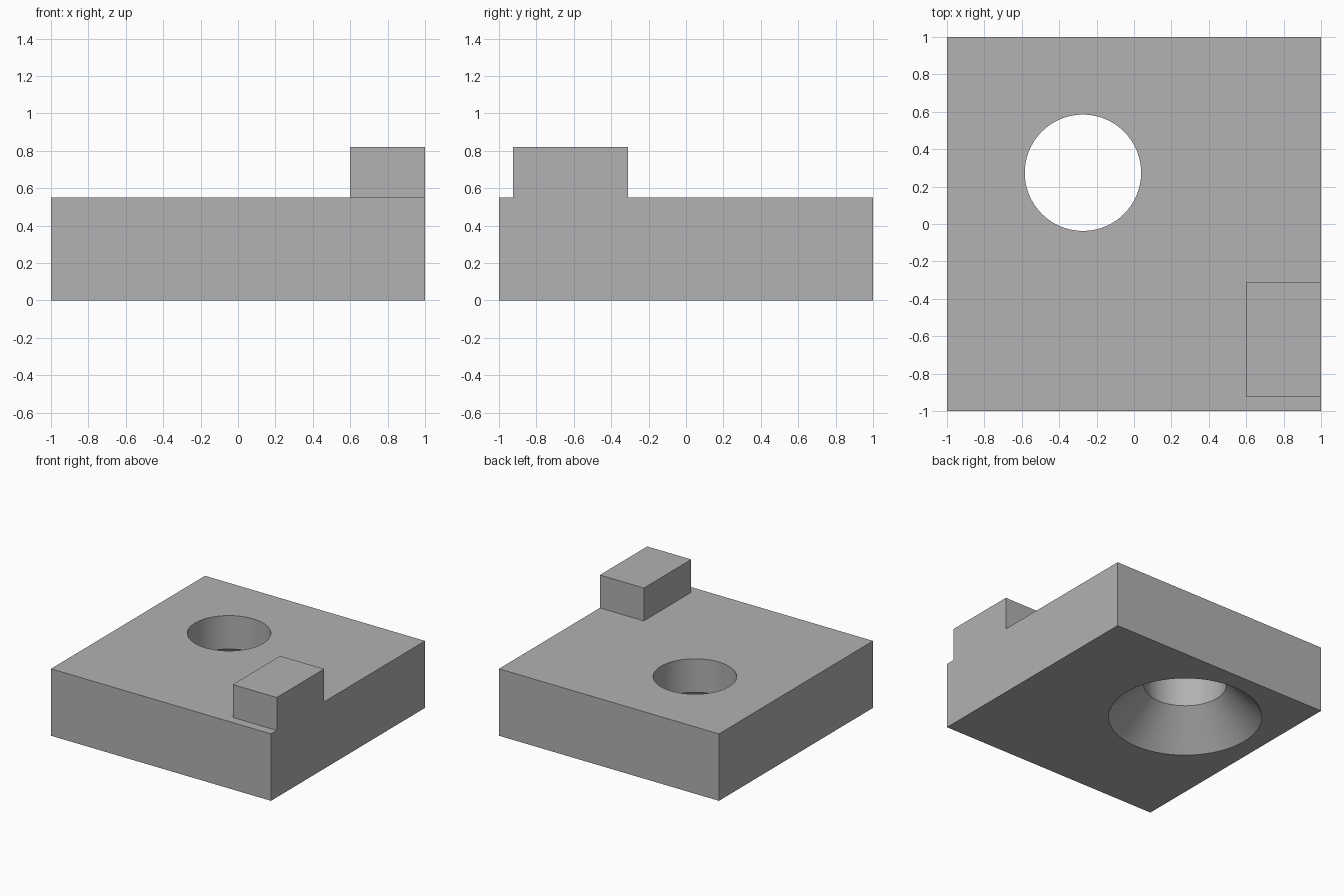
import bpy, bmesh, math

if "Cube" in bpy.data.objects:
    bpy.data.objects.remove(bpy.data.objects["Cube"])

SEGMENTS = 96
PLATE_H = 0.55
HOLE = (-0.273, 0.274)
R_HOLE, R_SINK, SINK_DEPTH = 0.311, 0.578, 0.275

grey = bpy.data.materials.new("plain grey")
grey.diffuse_color = (0.445, 0.445, 0.445, 1)
grey.use_nodes = True
grey.node_tree.nodes["Principled BSDF"].inputs["Base Color"].default_value = grey.diffuse_color


def add_object(name, bm):
    bmesh.ops.recalc_face_normals(bm, faces=bm.faces)
    mesh = bpy.data.meshes.new(name)
    bm.to_mesh(mesh)
    bm.free()
    mesh.materials.append(grey)
    ob = bpy.data.objects.new(name, mesh)
    bpy.context.collection.objects.link(ob)
    return ob


def box(name, lo, hi):
    bm = bmesh.new()
    bmesh.ops.create_cube(bm, size=1)
    for v in bm.verts:
        v.co = [hi[i] if v.co[i] > 0 else lo[i] for i in range(3)]
    return add_object(name, bm)


def turned(name, profile, centre):
    """Closed solid of revolution from (radius, height) points."""
    bm = bmesh.new()
    rings = [[bm.verts.new((centre[0] + r * math.cos(2 * math.pi * i / SEGMENTS),
                            centre[1] + r * math.sin(2 * math.pi * i / SEGMENTS), z))
              for i in range(SEGMENTS)] for r, z in profile]
    for a, b in zip(rings, rings[1:]):
        for i in range(SEGMENTS):
            j = (i + 1) % SEGMENTS
            bm.faces.new((a[i], a[j], b[j], b[i]))
    bm.faces.new(rings[0])
    bm.faces.new(rings[-1])
    return add_object(name, bm)


def combine(target, tool, operation):
    mod = target.modifiers.new(operation.lower(), 'BOOLEAN')
    mod.operation = operation
    mod.solver = 'EXACT'
    mod.object = tool
    bpy.context.view_layer.objects.active = target
    bpy.ops.object.modifier_apply(modifier=mod.name)
    bpy.data.objects.remove(tool)


# Square base plate
plate = box("base_plate", (-1, -1, 0), (1, 1, PLATE_H))

# Raised block, flush with the right side of the plate
block = box("raised_block", (0.6, -0.925, 0.4), (1, -0.31, 0.82))
combine(plate, block, 'UNION')

# Through hole with a conical countersink from below
below = 0.1
slope = (R_SINK - R_HOLE) / SINK_DEPTH
cutter = turned("hole_cutter", [(R_SINK + slope * below, -below),
                                (R_HOLE, SINK_DEPTH),
                                (R_HOLE, PLATE_H + 0.1)], HOLE)
combine(plate, cutter, 'DIFFERENCE')

# Smooth hole walls, sharp edges elsewhere
bpy.ops.object.select_all(action='DESELECT')
plate.select_set(True)
bpy.context.view_layer.objects.active = plate
bpy.ops.object.shade_smooth_by_angle(angle=math.radians(30))
